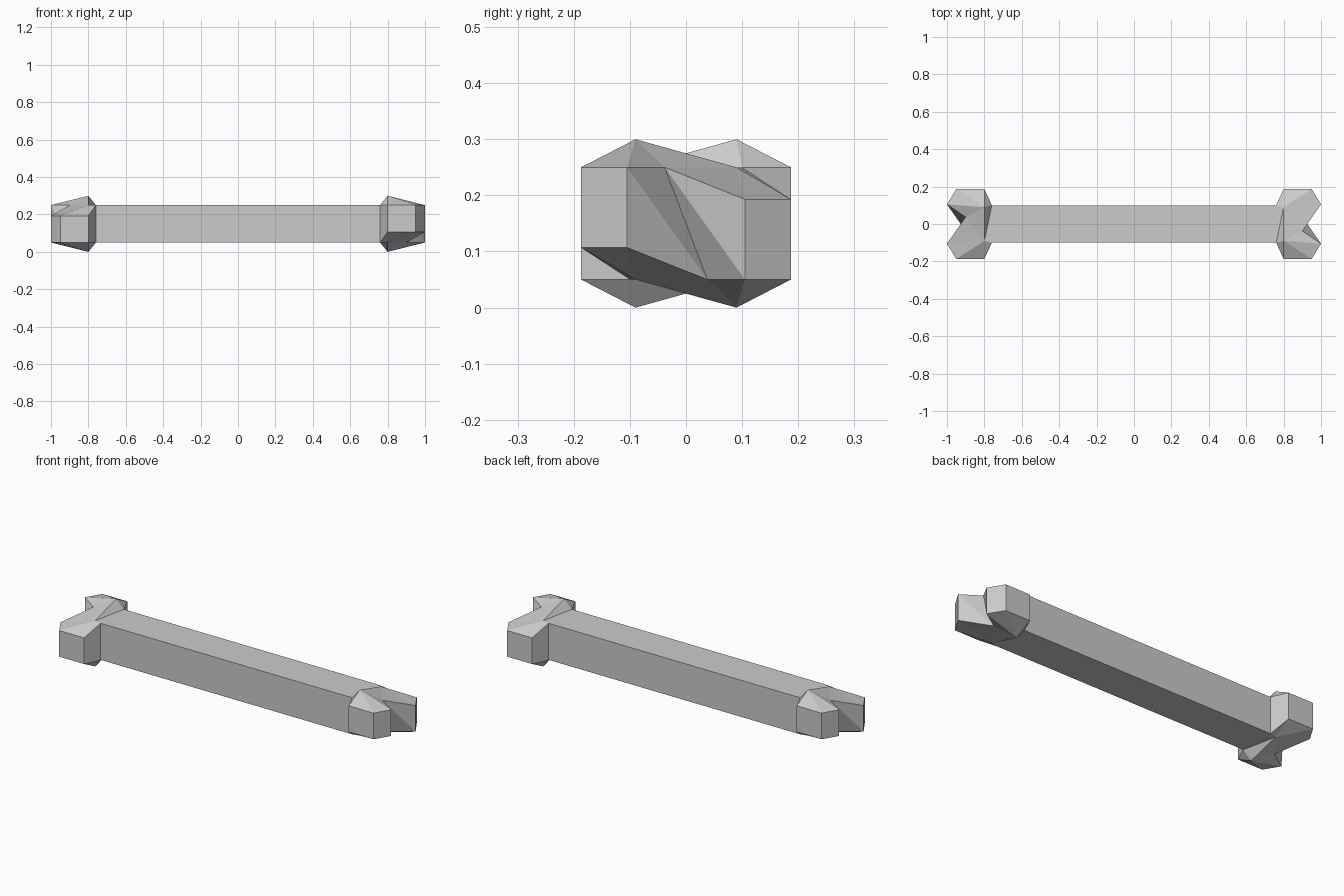
import bpy
import bmesh
from mathutils import Matrix, Vector

cube = bpy.data.objects.get("Cube")
if cube:
    bpy.data.objects.remove(cube, do_unlink=True)

# Single flat colour
grey = bpy.data.materials.new("bone_grey")
grey.use_nodes = True
COLOUR = (0.6, 0.6, 0.6, 1)
grey.diffuse_color = COLOUR
grey.node_tree.nodes["Principled BSDF"].inputs["Base Color"].default_value = COLOUR

MIDDLE = Vector((0, 0, 0.15))


def add_object(name, bm):
    bmesh.ops.recalc_face_normals(bm, faces=bm.faces)
    mesh = bpy.data.meshes.new(name)
    bm.to_mesh(mesh)
    bm.free()
    mesh.materials.append(grey)
    obj = bpy.data.objects.new(name, mesh)
    bpy.context.collection.objects.link(obj)
    return obj


# Shaft: square bar, open where it joins the ends
bm = bmesh.new()
bmesh.ops.create_cube(bm, size=1, matrix=Matrix.Translation(MIDDLE) @ Matrix.Diagonal((1.52, 0.2, 0.2, 1)))
caps = [f for f in bm.faces if abs(f.normal.x) > 0.5]
bmesh.ops.delete(bm, geom=caps, context='FACES_ONLY')
add_object("shaft", bm)

# Named corners of the upper half of one knuckled end;
# the lower half is the same turned half a turn about the shaft axis
CORNERS = {
    "neck_front": (0.76, -0.1, 0.25),
    "neck_back": (0.76, 0.1, 0.25),
    "peak": (0.8, -0.09, 0.3),
    "ridge": (0.8, 0.09, 0.25),
    "notch": (0.9, -0.038, 0.25),
    "high_in": (0.8, -0.187, 0.25),
    "high_out": (0.95, -0.187, 0.25),
    "high_tip": (1.0, -0.105, 0.25),
    "low_in": (0.8, 0.187, 0.193),
    "low_out": (0.95, 0.187, 0.193),
    "low_tip": (1.0, 0.105, 0.193),
}

# A star marks a corner of the opposite half
FACES = [
    # peaked top of the high knuckle
    "neck_front ridge peak", "neck_front peak high_in", "peak high_in high_out",
    "peak high_out high_tip", "peak high_tip notch",
    # slope down to the low knuckle
    "neck_front neck_back ridge", "peak notch ridge", "ridge notch low_tip",
    "ridge low_tip low_out", "ridge low_out low_in", "neck_back ridge low_in",
    # side walls
    "neck_front high_in low_in* neck_back*", "high_in high_out low_out* low_in*",
    "high_out high_tip low_tip* low_out*",
    # walls of the notch
    "high_tip low_tip* notch*", "high_tip notch* notch",
]


def make_end(name, turn):
    bm = bmesh.new()
    verts = {}
    for key, (x, y, z) in CORNERS.items():
        verts[key] = bm.verts.new((x, y, z))
        verts[key + "*"] = bm.verts.new((x, -y, 2 * MIDDLE.z - z))
    for face in FACES:
        keys = face.split()
        bm.faces.new([verts[k] for k in keys])
        bm.faces.new([verts[k[:-1] if k.endswith("*") else k + "*"] for k in keys])
    if turn:
        bmesh.ops.scale(bm, vec=(-1, -1, 1), verts=bm.verts)
    return add_object(name, bm)


make_end("left_end", False)
make_end("right_end", True)
